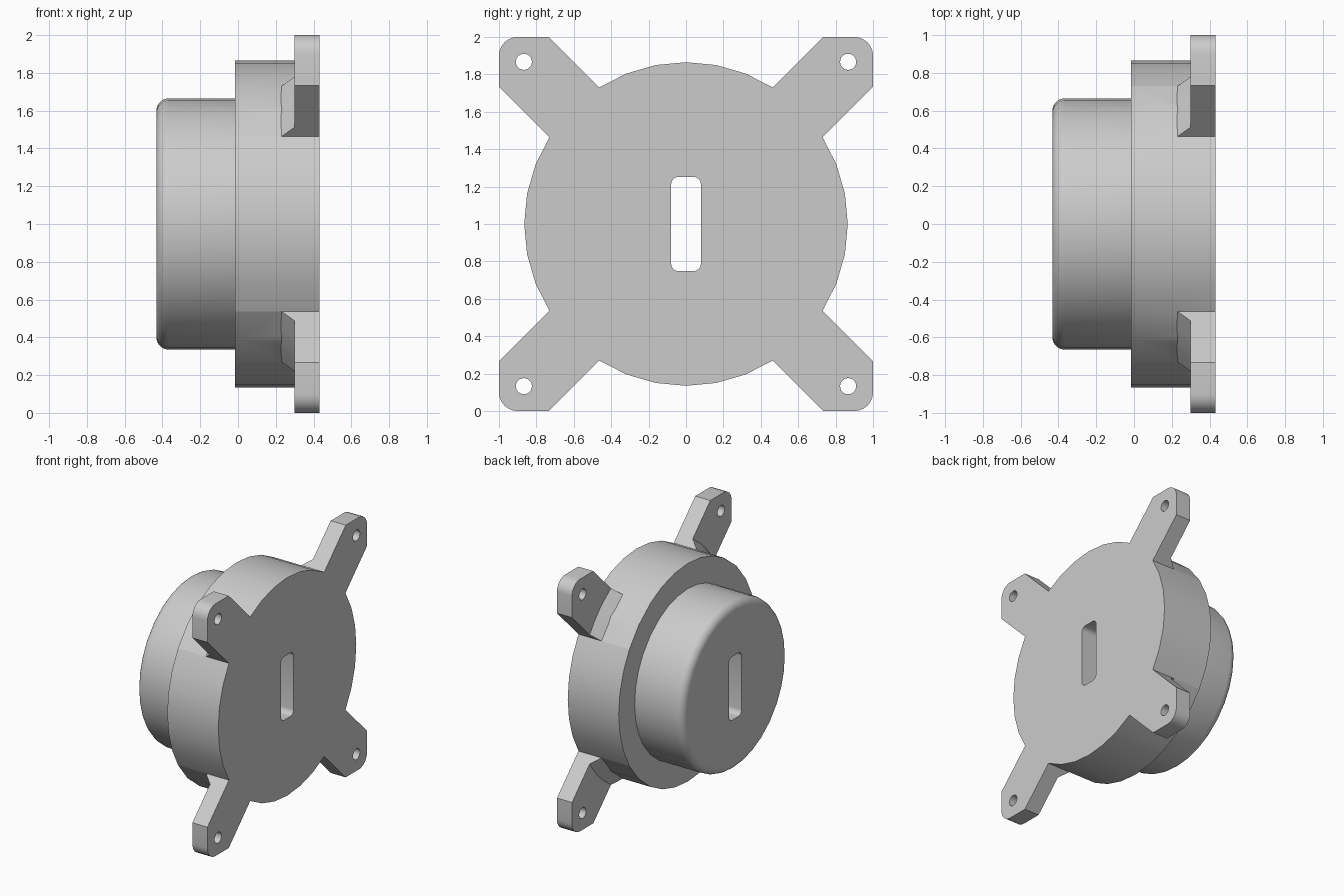
import bpy, bmesh
from math import sin, cos, pi, asin, sqrt, radians

if "Cube" in bpy.data.objects:
    bpy.data.objects.remove(bpy.data.objects["Cube"])

R_DRUM, R_HUB, X_BACK, X_STEP, X_FACE = 0.865, 0.665, -0.432, -0.015, 0.432
X_PLATE, GUSSET = 0.3, 0.068
HALF_W = 0.267 / sqrt(2)      # half width of an arm
HOLE, CORNER = 0.867, 0.1
CENTRE_Z = 1.0


def make_object(name, bm):
    bmesh.ops.recalc_face_normals(bm, faces=bm.faces)
    mesh = bpy.data.meshes.new(name)
    bm.to_mesh(mesh)
    bm.free()
    obj = bpy.data.objects.new(name, mesh)
    bpy.context.collection.objects.link(obj)
    return obj


def loft(bm, sections):
    """Skin closed sections and cap both ends."""
    rings = [[bm.verts.new(p) for p in s] for s in sections]
    n = len(rings[0])
    for a, b in zip(rings, rings[1:]):
        for i in range(n):
            j = (i + 1) % n
            bm.faces.new((a[i], a[j], b[j], b[i]))
    bm.faces.new(rings[0])
    bm.faces.new(rings[-1])


def prism(bm, outline, x0, x1):
    loft(bm, [[(x, y, z) for y, z in outline] for x in (x0, x1)])


# Angles of the round body: six steps between arms, two across each arm
half = asin(HALF_W / R_DRUM)
angles = []
for q in range(4):
    a0 = q * pi / 2 + pi / 4
    angles.append(a0)
    angles += [a0 + half + (pi / 2 - 2 * half) * i / 6 for i in range(7)]

# Stepped round body with a rounded rim on the hub
fillet = 0.065
profile = [(X_BACK + fillet * (1 - sin(t)), R_HUB - fillet * (1 - cos(t)))
           for t in [pi / 2 * (1 - i / 6) for i in range(7)]]
profile += [(X_STEP, R_HUB), (X_STEP, R_DRUM), (X_FACE, R_DRUM)]
bm = bmesh.new()
loft(bm, [[(x, r * cos(a), CENTRE_Z + r * sin(a)) for a in angles] for x, r in profile])
body = make_object("mounting_body", bm)

# Four diagonal arms with a conical gusset at the root and a rounded tip
tip = [(-HALF_W, sqrt(2) - HALF_W)]
for i in range(7):
    t = pi / 2 * i / 6
    u, v = 1 - CORNER + CORNER * cos(t), 1 - CORNER + CORNER * sin(t)
    tip.append(((v - u) / sqrt(2), (u + v) / sqrt(2)))
tip.append((HALF_W, sqrt(2) - HALF_W))

bm = bmesh.new()
for q in range(4):
    a = pi / 4 + q * pi / 2
    sections = []
    for w, d_end in tip:
        d = sqrt((R_DRUM + GUSSET) ** 2 - w * w)
        low = GUSSET + 0.1
        pts = [(0.6, X_FACE), (d_end, X_FACE), (d_end, X_PLATE),
               (d, X_PLATE), (d - low, X_PLATE - low), (0.6, X_PLATE - low)]
        sections.append([(x, e * cos(a) - w * sin(a), CENTRE_Z + e * sin(a) + w * cos(a))
                         for e, x in pts])
    loft(bm, sections)
arms = make_object("corner_arms", bm)

# Cutters: central slot and four screw holes
bm = bmesh.new()
r = 0.04
slot = []
for k, (sy, sz) in enumerate([(1, 1), (-1, 1), (-1, -1), (1, -1)]):
    for i in range(5):
        t = pi / 2 * (k + i / 4)
        slot.append((sy * (0.08 - r) + r * cos(t), CENTRE_Z + sz * (0.252 - r) + r * sin(t)))
prism(bm, slot, -0.6, 0.6)
for sy in (-1, 1):
    for sz in (-1, 1):
        prism(bm, [(sy * HOLE + 0.043 * cos(2 * pi * i / 24),
                    CENTRE_Z + sz * HOLE + 0.043 * sin(2 * pi * i / 24)) for i in range(24)],
              0.2, 0.6)
cutter = make_object("hole_cutter", bm)

# Fuse the arms, cut the openings, then shade
bpy.context.view_layer.objects.active = body
body.select_set(True)
for helper, op in ((arms, 'UNION'), (cutter, 'DIFFERENCE')):
    mod = body.modifiers.new(helper.name, 'BOOLEAN')
    mod.operation, mod.object, mod.solver = op, helper, 'EXACT'
    bpy.ops.object.modifier_apply(modifier=mod.name)
    bpy.data.objects.remove(helper)
bpy.ops.object.shade_smooth_by_angle(angle=radians(30))
